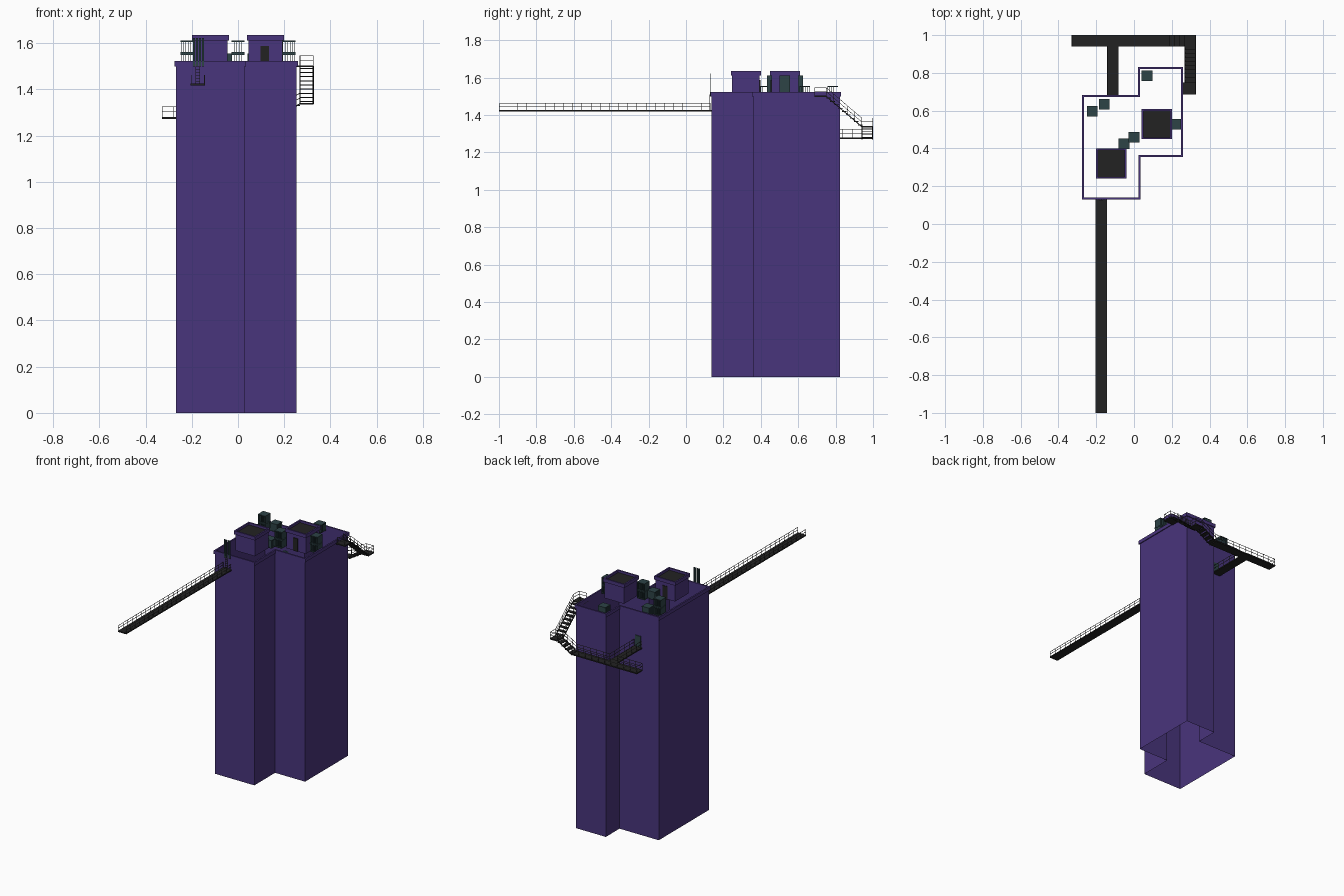
import bpy, bmesh
from mathutils import Vector, Matrix

if "Cube" in bpy.data.objects:
    bpy.data.objects.remove(bpy.data.objects["Cube"])


def material(name, rgb):
    m = bpy.data.materials.new(name)
    m.diffuse_color = (*rgb, 1)
    m.use_nodes = True
    m.node_tree.nodes["Principled BSDF"].inputs["Base Color"].default_value = m.diffuse_color
    return m


PURPLE = material("purple wall", (0.066, 0.035, 0.2))
DARK = material("dark deck", (0.016, 0.016, 0.016))
TEAL = material("dark teal", (0.026, 0.056, 0.062))
GREY = material("rail grey", (0.06, 0.06, 0.06))


def finish(name, bm, mat):
    me = bpy.data.meshes.new(name)
    bm.to_mesh(me)
    bm.free()
    me.materials.append(mat)
    ob = bpy.data.objects.new(name, me)
    bpy.context.collection.objects.link(ob)
    return ob


def box(bm, x0, x1, y0, y1, z0, z1):
    mat = Matrix.Translation(((x0 + x1) / 2, (y0 + y1) / 2, (z0 + z1) / 2)) @ \
        Matrix.Diagonal((x1 - x0, y1 - y0, z1 - z0, 1))
    bmesh.ops.create_cube(bm, size=1, matrix=mat)


def boxes(name, mat, *items):
    bm = bmesh.new()
    for b in items:
        box(bm, *b)
    return finish(name, bm, mat)


def bar(bm, a, b, w=0.0022):
    a, b = Vector(a), Vector(b)
    d = b - a
    rot = d.to_track_quat('Z', 'Y').to_matrix().to_4x4()
    mat = Matrix.Translation((a + b) / 2) @ rot @ Matrix.Diagonal((w, w, d.length, 1))
    bmesh.ops.create_cube(bm, size=1, matrix=mat)


def railing(name, paths, h=0.042, step=0.05):
    # posts plus two handrails along each path
    bm = bmesh.new()
    for path in paths:
        pts = [Vector(p) for p in path]
        for a, b in zip(pts, pts[1:]):
            for k in (0.55, 1):
                bar(bm, a + Vector((0, 0, h * k)), b + Vector((0, 0, h * k)))
            n = max(1, round((b - a).length / step))
            for i in range(n + 1):
                p = a.lerp(b, i / n)
                bar(bm, p, p + Vector((0, 0, h)))
    return finish(name, bm, GREY)


def outline(o):
    # stepped footprint pushed out by o
    x0, x1, x2 = -0.268 - o, 0.028, 0.254 + o
    y0, y1, y2, y3 = 0.136 - o, 0.36 - o, 0.676 + o, 0.824 + o
    return [(x0, y0), (x1 + o, y0), (x1 + o, y1), (x2, y1),
            (x2, y3), (x1 - o, y3), (x1 - o, y2), (x0, y2)]


def square(x0, x1, y0, y1, o):
    return [(x0 - o, y0 - o), (x1 + o, y0 - o), (x1 + o, y1 + o), (x0 - o, y1 + o)]


def strips(name, mat, rings, closed=False):
    # skin walls between successive (outline, height) rings
    bm = bmesh.new()
    loops = [[bm.verts.new((x, y, z)) for x, y in pts] for pts, z in rings]
    pairs = list(zip(loops, loops[1:]))
    if closed:
        pairs.append((loops[-1], loops[0]))
    for a, b in pairs:
        for i in range(len(a)):
            j = (i + 1) % len(a)
            bm.faces.new((a[i], a[j], b[j], b[i]))
    return finish(name, bm, mat)


# Hollow building shell and parapet ledge
strips("building_walls", PURPLE, [(outline(0), 0), (outline(0), 1.5)])
strips("parapet", PURPLE, [(outline(0.006), 1.5), (outline(0.006), 1.524),
                           (outline(-0.004), 1.524), (outline(-0.004), 1.5)], True)

# Rooftop stair houses with rimmed dark roofs
for name, x0, x1, y0, y1 in (("left", -0.193, -0.046, 0.247, 0.394),
                             ("right", 0.046, 0.193, 0.456, 0.602)):
    sq = lambda o: square(x0, x1, y0, y1, o)
    strips(name + "_roof_house", PURPLE,
           [(sq(0), 1.5), (sq(0), 1.612), (sq(0.007), 1.612),
            (sq(0.007), 1.636), (sq(-0.003), 1.636), (sq(-0.003), 1.62)])
    boxes(name + "_house_roof", DARK, (x0, x1, y0, y1, 1.616, 1.621))
boxes("left_house_door", DARK, (-0.138, -0.1, 0.393, 0.398, 1.5, 1.588))
boxes("right_house_door", DARK, (0.098, 0.134, 0.452, 0.457, 1.5, 1.588))

# Finned cooling units: thin plates between a base and a lid
UNITS = [(-0.22, 0.597, 2, 'X'), (0.0, 0.46, 2, 'X'), (0.22, 0.528, 2, 'X'),
         (-0.158, 0.635, 1, 'Y'), (-0.053, 0.425, 1, 'Y'), (0.069, 0.784, 1, 'Y')]
for n, (cx, cy, levels, axis) in enumerate(UNITS):
    bm = bmesh.new()
    r = 0.028
    for lv in range(levels):
        z = 1.5 + lv * 0.056
        for zz in (z, z + 0.05):
            box(bm, cx - r, cx + r, cy - r, cy + r, zz, zz + 0.005)
        for i in range(6):
            t = -r + 0.002 + i * (2 * r - 0.004) / 5
            if axis == 'X':
                box(bm, cx + t - 0.001, cx + t + 0.001, cy - r, cy + r, z, z + 0.054)
            else:
                box(bm, cx - r, cx + r, cy + t - 0.001, cy + t + 0.001, z, z + 0.054)
    finish("cooling_unit_%d" % (n + 1), bm, TEAL)

# Long front footbridge
L, R = -0.205, -0.143
boxes("front_bridge_deck", DARK, (L, R, -1, 0.136, 1.418, 1.426))
railing("front_bridge_rails", [[(x, -0.998, 1.424), (x, 0.13, 1.424)]
                               for x in (L + 0.002, R - 0.002)], 0.038)

# Ladder and gate posts above the bridge
bm = bmesh.new()
for x in (-0.183, -0.165):
    bar(bm, (x, 0.126, 1.424), (x, 0.126, 1.51))
for i in range(6):
    bar(bm, (-0.183, 0.126, 1.435 + i * 0.013), (-0.165, 0.126, 1.435 + i * 0.013))
finish("bridge_ladder", bm, GREY)
boxes("bridge_gate_posts", TEAL, *[(x - 0.004, x + 0.004, 0.127, 0.131, 1.5, 1.622)
                                   for x in (-0.191, -0.178, -0.165, -0.152)])

# Rear walkway, branch to the wall, and stair landings
ZL, ZM, ZT = 1.272, 1.338, 1.5
XA, XB = 0.16, 0.268
boxes("rear_walkway", DARK, (-0.33, XA, 0.94, 1, ZL, ZL + 0.008),
      (-0.142, -0.082, 0.676, 0.94, ZL, ZL + 0.008))
boxes("stair_landings", DARK, (XB, 0.327, 0.94, 1, ZM - 0.004, ZM + 0.004),
      (XB - 0.016, 0.327, 0.686, 0.75, ZT - 0.004, ZT + 0.004))
boxes("rear_wall_door", TEAL, (-0.132, -0.092, 0.675, 0.681, ZL, 1.355))

# Open stair treads
treads = []
N = 9
for i in range(N):
    y = 0.75 + 0.19 * i / N
    z = ZT + (ZM - ZT) * (i + 0.5) / N
    treads.append((XB, 0.327, y, y + 0.025, z - 0.002, z + 0.002))
for i in range(4):
    x = XB - (XB - XA) * i / 4
    z = ZM + (ZL - ZM) * (i + 0.5) / 4
    treads.append((x - 0.03, x, 0.94, 1, z - 0.002, z + 0.002))
boxes("stair_treads", DARK, *treads)
bm = bmesh.new()
for x in (XB + 0.001, 0.326):
    bar(bm, (x, 0.75, ZT), (x, 0.94, ZM), 0.005)
for y in (0.942, 0.998):
    bar(bm, (XB, y, ZM), (XA, y, ZL), 0.005)
finish("stair_stringers", bm, DARK)

# Rear railings
g = ZL + 0.006
railing("rear_rails", [
    [(0.325, 0.688, ZT), (0.325, 0.75, ZT), (0.325, 0.94, ZM), (0.325, 0.998, ZM),
     (XB, 0.998, ZM), (XA, 0.998, g), (-0.328, 0.998, g), (-0.328, 0.942, g),
     (-0.14, 0.942, g), (-0.14, 0.68, g)],
    [(XB + 0.002, 0.75, ZT), (XB + 0.002, 0.94, ZM), (XA, 0.942, g),
     (-0.084, 0.942, g), (-0.084, 0.68, g)],
    [(XB, 0.688, ZT), (0.325, 0.688, ZT)]], 0.046)
